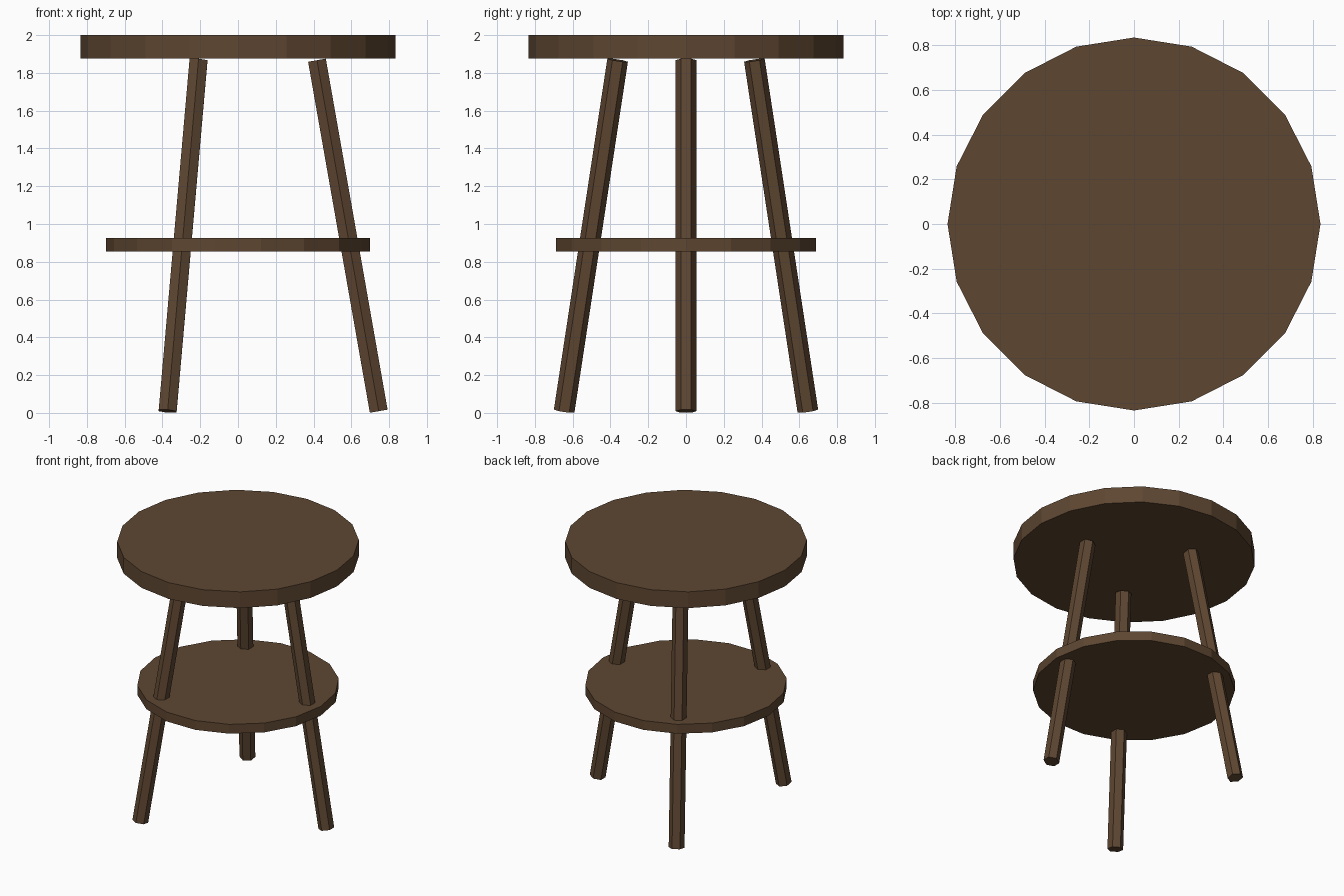
import bpy
import math
from mathutils import Vector, Matrix

if "Cube" in bpy.data.objects:
    bpy.data.objects.remove(bpy.data.objects["Cube"])

wood = bpy.data.materials.new("dark_brown_wood")
wood.diffuse_color = (0.112, 0.062, 0.031, 1.0)
wood.use_nodes = True
wood.node_tree.nodes["Principled BSDF"].inputs["Base Color"].default_value = wood.diffuse_color


def prism(name, sides, radius, depth, matrix):
    """Flat-shaded regular prism with a vertex on its local Y axis."""
    bpy.ops.mesh.primitive_cylinder_add(vertices=sides, radius=radius, depth=depth)
    obj = bpy.context.object
    obj.name = name
    obj.data.transform(matrix)
    obj.data.materials.append(wood)
    return obj


def disc(name, sides, radius, z0, z1):
    """Round board with a vertex on the X axis."""
    m = Matrix.Translation((0, 0, (z0 + z1) / 2)) @ Matrix.Rotation(math.pi / 2, 4, 'Z')
    return prism(name, sides, radius, z1 - z0, m)


# Round seat and lower shelf
disc("seat", 20, 0.835, 1.876, 2.0)
disc("shelf", 18, 0.698, 0.854, 0.925)

# Three splayed hexagonal legs, ends cut square to the leg
foot = Vector((0.745, 0, 0.009))
top = Vector((0.418, 0, 1.867))
axis = top - foot
tilt = math.atan2(axis.x, axis.z)
for i, name in enumerate(("right_leg", "back_left_leg", "front_left_leg")):
    m = (Matrix.Rotation(math.radians(120 * i), 4, 'Z')
         @ Matrix.Translation((foot + top) / 2)
         @ Matrix.Rotation(tilt, 4, 'Y'))
    prism(name, 6, 0.055, axis.length, m)
